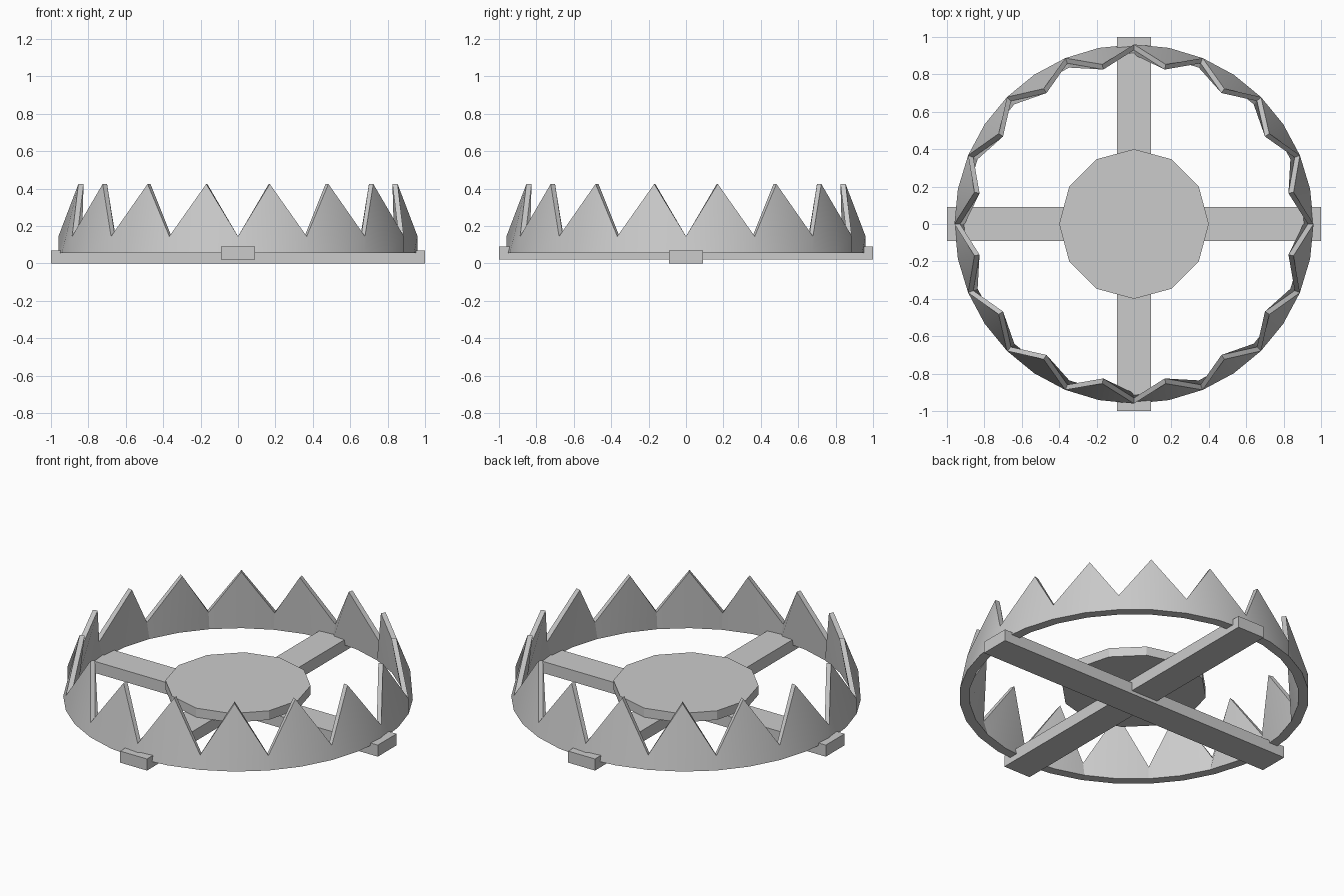
import bpy, bmesh, math

if "Cube" in bpy.data.objects:
    bpy.data.objects.remove(bpy.data.objects["Cube"])


def box(name, half, z0, z1):
    bpy.ops.mesh.primitive_cube_add(size=1, location=(0, 0, (z0 + z1) / 2))
    ob = bpy.context.object
    ob.name = name
    ob.scale = (half[0] * 2, half[1] * 2, z1 - z0)
    bpy.ops.object.transform_apply(location=False, rotation=False, scale=True)
    return ob


# crossed base bars
box("base_bar_x", (1.0, 0.09), 0.0, 0.07)
box("base_bar_y", (0.09, 1.0), 0.02, 0.09)

# twelve-sided trigger plate
bm = bmesh.new()
low = bm.faces.new([bm.verts.new((0.4 * math.cos(math.tau * i / 12),
                                  0.4 * math.sin(math.tau * i / 12), 0.09))
                    for i in range(12)])
ext = bmesh.ops.extrude_face_region(bm, geom=[low], use_keep_orig=True)
for v in ext["geom"]:
    if isinstance(v, bmesh.types.BMVert):
        v.co.z = 0.145
bmesh.ops.recalc_face_normals(bm, faces=bm.faces)
me = bpy.data.meshes.new("trigger_plate")
bm.to_mesh(me)
bm.free()
bpy.context.collection.objects.link(bpy.data.objects.new("trigger_plate", me))

# toothed jaw ring: cross-sections alternate between valley and leaning tooth tip
VALLEY = [(0.96, 0.055), (0.96, 0.145), (0.93, 0.145), (0.905, 0.055)]
TIP = [(0.96, 0.055), (0.87, 0.425), (0.842, 0.425), (0.905, 0.055)]
bm = bmesh.new()
rings = []
for i in range(32):
    a = math.tau * i / 32
    rings.append([bm.verts.new((r * math.cos(a), r * math.sin(a), z))
                  for r, z in (TIP if i % 2 else VALLEY)])
for i in range(32):
    p, q = rings[i], rings[(i + 1) % 32]
    for k in range(4):
        m = (k + 1) % 4
        bm.faces.new((p[k], q[k], q[m], p[m]))
bmesh.ops.recalc_face_normals(bm, faces=bm.faces)
me = bpy.data.meshes.new("toothed_jaw")
bm.to_mesh(me)
bm.free()
jaw = bpy.data.objects.new("toothed_jaw", me)
bpy.context.collection.objects.link(jaw)
bpy.ops.object.select_all(action='DESELECT')
jaw.select_set(True)
bpy.context.view_layer.objects.active = jaw
bpy.ops.object.shade_smooth_by_angle(angle=math.radians(30))
